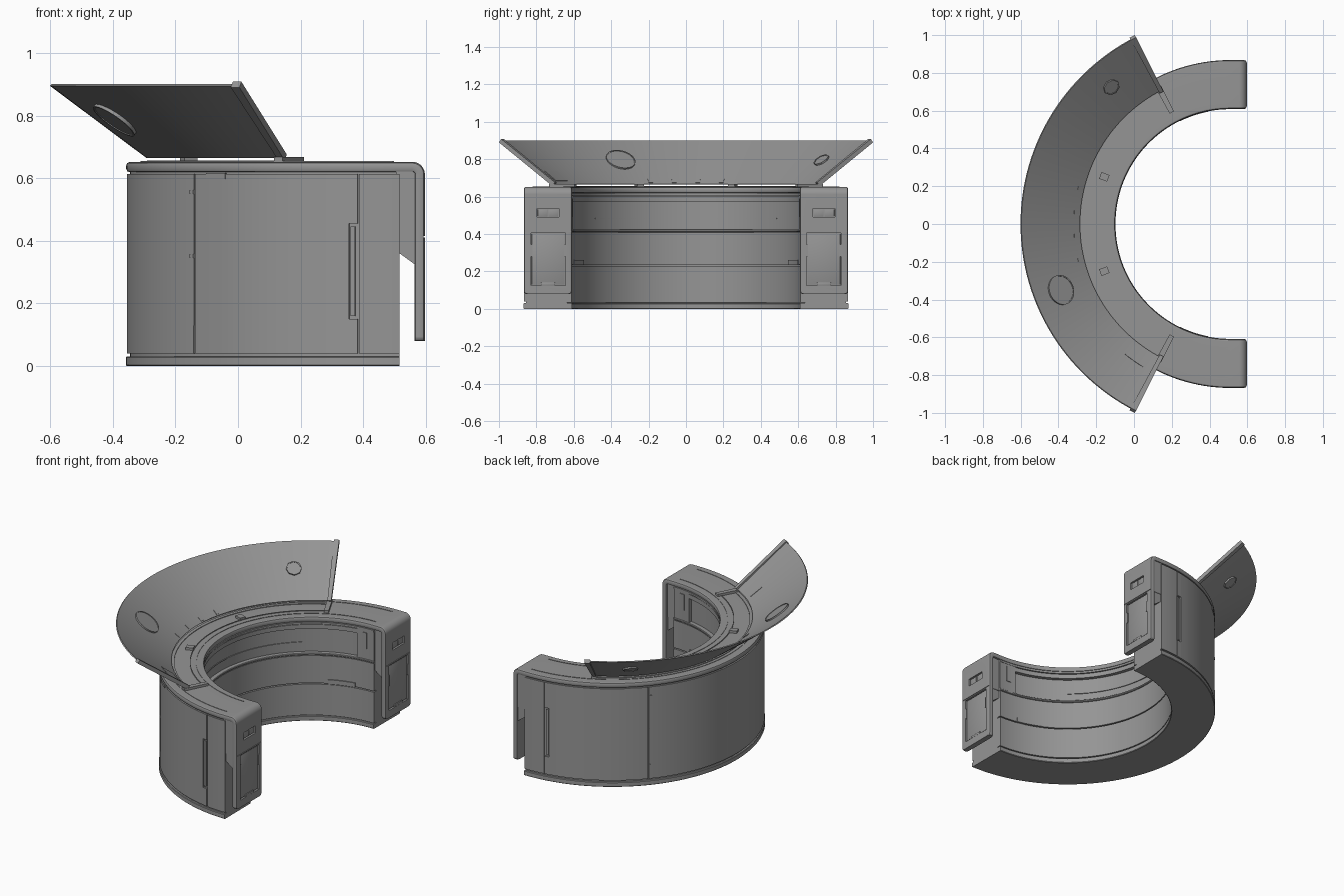
import bpy, bmesh
from math import sin, cos, pi, radians
from mathutils import Vector

if "Cube" in bpy.data.objects:
    bpy.data.objects.remove(bpy.data.objects["Cube"])

CX = 0.51  # x of the common arc centre
A = 90.35  # half angle of the body

grey = bpy.data.materials.new("dark_grey")
grey.diffuse_color = (0.3, 0.3, 0.3, 1)
grey.use_nodes = True
grey.node_tree.nodes["Principled BSDF"].inputs["Base Color"].default_value = grey.diffuse_color


def finish(name, bm, angle=30):
    bmesh.ops.recalc_face_normals(bm, faces=bm.faces)
    me = bpy.data.meshes.new(name)
    bm.to_mesh(me)
    bm.free()
    me.materials.append(grey)
    ob = bpy.data.objects.new(name, me)
    bpy.context.collection.objects.link(ob)
    select(ob)
    bpy.ops.object.shade_smooth_by_angle(angle=radians(angle))
    return ob


def select(ob):
    bpy.ops.object.select_all(action='DESELECT')
    ob.select_set(True)
    bpy.context.view_layer.objects.active = ob


def loft(name, rings):
    """Join closed rings of points into a capped solid."""
    bm = bmesh.new()
    vs = [[bm.verts.new(p) for p in ring] for ring in rings]
    n = len(vs[0])
    for a, b in zip(vs, vs[1:]):
        for i in range(n):
            bm.faces.new((a[i], a[(i + 1) % n], b[(i + 1) % n], b[i]))
    bm.faces.new(vs[0])
    bm.faces.new(vs[-1][::-1])
    return finish(name, bm)


def polar(r, deg, z):
    a = radians(deg)  # 0 points to -x, positive turns to +y
    return Vector((CX - r * cos(a), r * sin(a), z))


def arc(name, profile, a0, a1):
    n = max(1, round(abs(a1 - a0) / 2))
    return loft(name, [[polar(r, a0 + (a1 - a0) * i / n, z) for r, z in profile] for i in range(n + 1)])


def band(name, r0, r1, z0, z1, a0, a1, c=0.0):
    """Curved slab, with outer and inner edges chamfered by c."""
    if c:
        p = [(r0 + c, z0), (r1 - c, z0), (r1, z0 + c), (r1, z1 - c),
             (r1 - c, z1), (r0 + c, z1), (r0, z1 - c), (r0, z0 + c)]
    else:
        p = [(r0, z0), (r1, z0), (r1, z1), (r0, z1)]
    return arc(name, p, a0, a1)


def bands(name, r0, r1, z0, z1, a0, a1, c=0.0):
    for side, s in (("left", 1), ("right", -1)):
        band(f"{name}_{side}", r0, r1, z0, z1, s * a0, s * a1, c)


def box(name, x0, x1, y0, y1, z0, z1, bevel=0.0):
    bm = bmesh.new()
    bmesh.ops.create_cube(bm, size=1)
    for v in bm.verts:
        v.co = ((x0 + x1) / 2 + v.co.x * (x1 - x0), (y0 + y1) / 2 + v.co.y * (y1 - y0),
                (z0 + z1) / 2 + v.co.z * (z1 - z0))
    if bevel:
        bmesh.ops.bevel(bm, geom=bm.edges[:], offset=bevel, segments=2, affect='EDGES', profile=0.5)
    return finish(name, bm)


# Plinth and body core
band("plinth", 0.61, 0.868, 0.0, 0.03, -A, A, 0.003)
band("body_core", 0.636, 0.855, 0.025, 0.625, -A, A)

# Outer wall panels, separated by seams and a recessed pull slot
band("outer_panel_centre", 0.85, 0.865, 0.04, 0.614, -41.2, 41.2)
bands("outer_panel", 0.85, 0.865, 0.04, 0.614, 41.5, 79.6)
bands("slot_filler_low", 0.85, 0.865, 0.04, 0.15, 79.6, 81.5)
bands("slot_filler_high", 0.85, 0.865, 0.455, 0.614, 79.6, 81.5)
bands("slot_pull_bar", 0.85, 0.862, 0.16, 0.445, 79.9, 80.9)
bands("outer_panel_end", 0.85, 0.865, 0.04, 0.614, 81.8, A)
for i, z in enumerate((0.345, 0.55)):
    bands(f"hinge_{i}", 0.86, 0.868, z, z + 0.012, 40, 41.2)
bands("seam_foot", 0.86, 0.867, 0.04, 0.13, 40.3, 41.2)
bands("latch", 0.86, 0.868, 0.598, 0.617, 45.2, 50.5)

# Inner wall: drawers, ledge, recessed back, lip and end posts
band("inner_kick", 0.612, 0.64, 0.035, 0.229, -A, A)
band("inner_drawer_band", 0.612, 0.64, 0.236, 0.408, -A, A)
band("inner_ledge", 0.608, 0.64, 0.411, 0.424, -A, A, 0.003)
band("inner_lip", 0.614, 0.64, 0.575, 0.602, -80, 80)
band("inner_top_trim", 0.611, 0.64, 0.606, 0.618, -A, A)
band("inner_light_strip", 0.631, 0.64, 0.48, 0.485, -50, 50)
bands("inner_post", 0.613, 0.64, 0.424, 0.606, 80, A)
bands("inner_post_vent", 0.609, 0.62, 0.49, 0.59, 83, 86)
bands("drawer_pull", 0.606, 0.62, 0.234, 0.262, 64, 79)

# Waterfall countertop: one section swept along the arc, ends bending to the floor
T, W, R = 0.033, 0.1285, 0.04
section = [(-W + 0.012, -T), (W - 0.012, -T), (W - 0.003, -T + 0.003), (W, -T + 0.01), (W, -0.011),
           (W - 0.003, -0.004), (W - 0.011, 0), (-W + 0.011, 0), (-W + 0.003, -0.004),
           (-W, -0.011), (-W, -T + 0.01), (-W + 0.003, -T + 0.003)]
TOP, END, MID = 0.652, 0.597, 0.7385


def station(origin, lateral, up, k=1):
    return [origin + lateral * a * k + up * b for a, b in section]


Y, Z, X = Vector((0, 1, 0)), Vector((0, 0, 1)), Vector((1, 0, 0))
half = [station(Vector((END, MID, z)), Y, X, k)
        for z, k in ((0.079, 0.88), (0.081, 0.94), (0.086, 0.975), (0.094, 1))]
for i in range(9):
    t = pi / 2 * i / 8
    up = X * cos(t) + Z * sin(t)
    half.append(station(Vector((END - R, MID, TOP - R)) + up * R, Y, up))
for i in range(46):
    d = 90 - 2 * i
    half.append(station(polar(MID, d, TOP), polar(1, d, 0) - X * CX, Z))
mirror = [[Vector((p.x, -p.y, p.z)) for p in ring] for ring in half[:-1]][::-1]
counter = loft("waterfall_countertop", half + mirror)


def cut(target, cutter):
    cutter.hide_render = True
    m = target.modifiers.new("cut", 'BOOLEAN')
    m.object, m.operation, m.solver = cutter, 'DIFFERENCE', 'EXACT'
    select(target)
    bpy.ops.object.modifier_apply(modifier=m.name)
    bpy.data.objects.remove(cutter)


# End panels: recesses, screen, socket, bracket (both sides)
for side, s in (("left", 1), ("right", -1)):
    def ebox(name, x0, x1, y0, y1, z0, z1, bevel=0.0):
        return box(f"{name}_{side}", x0, x1, min(s * y0, s * y1), max(s * y0, s * y1), z0, z1, bevel)
    cut(counter, ebox("screen_cut", 0.585, 0.62, 0.645, 0.83, 0.125, 0.405))
    cut(counter, ebox("socket_cut", 0.585, 0.62, 0.68, 0.797, 0.49, 0.536))
    cut(counter, ebox("seam_cut", 0.593, 0.62, 0.55, 0.93, 0.411, 0.415))
    ebox("end_screen", 0.58, 0.592, 0.65, 0.825, 0.13, 0.40, 0.002)
    ebox("screen_tab", 0.585, 0.598, 0.70, 0.775, 0.125, 0.14, 0.002)
    for i, y in enumerate((0.645, 0.822)):
        ebox(f"screen_clip_{i}", 0.585, 0.598, y, y + 0.008, 0.28, 0.345)
    for i, y in enumerate((0.684, 0.741)):
        ebox(f"socket_{i}", 0.58, 0.591, y, y + 0.052, 0.494, 0.532, 0.002)
    ebox("end_block", 0.505, 0.568, 0.622, 0.86, 0.41, 0.625)
    tri = [(0.505, 0.41), (0.568, 0.41), (0.568, 0.322), (0.505, 0.368)]
    loft(f"end_bracket_{side}", [[(x, s * y, z) for x, z in tri] for y in (0.625, 0.857)])

# Keep the large flat faces of the countertop evenly shaded
select(counter)
bpy.ops.object.shade_smooth_by_angle(angle=radians(30))
counter.modifiers.new("even_shading", 'WEIGHTED_NORMAL').keep_sharp = True

# Light strips on the countertop
band("outer_top_strip", 0.817, 0.822, 0.648, 0.6545, -89, 89)
band("inner_top_strip", 0.653, 0.657, 0.648, 0.6545, -89, 89)
band("canopy_base_line", 0.688, 0.692, 0.648, 0.656, -62, 62)
band("canopy_base_rim", 0.78, 0.80, 0.648, 0.656, -62, 62)

# Flared canopy: thin cone with end rails and feet
arc("canopy", [(0.796, 0.668), (0.802, 0.664), (1.111, 0.895), (1.106, 0.9)], -62.5, 62.5)
for side, s in (("left", 1), ("right", -1)):
    rail = [(0.80, 0.656), (1.121, 0.89), (1.107, 0.908), (0.786, 0.676)]
    arc(f"canopy_rail_{side}", rail, s * 61.6, s * 63.2)
    band(f"rail_foot_{side}", 0.667, 0.82, 0.65, 0.667, s * 61.2, s * 63.4)
    band(f"canopy_stand_{side}", 0.69, 0.735, 0.65, 0.667, s * 19, s * 22)
for i, a in enumerate((-13.5, -4.5, 4.5, 13.5)):
    arc(f"canopy_clip_{i}", [(0.806, 0.670), (0.832, 0.690), (0.828, 0.695), (0.802, 0.675)], a - 0.8, a + 0.8)
arc("canopy_access_plate", [(0.82, 0.68), (0.89, 0.732), (0.886, 0.738), (0.816, 0.686)], -51, -58.5)

# Round discs set through the canopy
for name, r, ang, rad, n in (("large_disc", 0.966, -21.3, 0.08, 48), ("small_disc", 0.964, 49, 0.045, 8)):
    centre = polar(r, ang, 0.667 + 0.232 * (r - 0.8) / 0.31)
    out = polar(1, ang, 0) - X * CX
    slope = (out * 0.31 + Z * 0.232).normalized()
    side_v = slope.cross(Z).normalized()
    normal = slope.cross(side_v).normalized()

    def circle(q, h):
        return [centre + (slope * cos(2 * pi * i / n) + side_v * sin(2 * pi * i / n)) * q + normal * h
                for i in range(n)]
    loft(name, [circle(q, h) for q, h in ((rad - 0.006, -0.01), (rad - 0.006, -0.013), (rad, -0.013),
                                          (rad, 0.013), (rad - 0.006, 0.013), (rad - 0.006, 0.01))])
